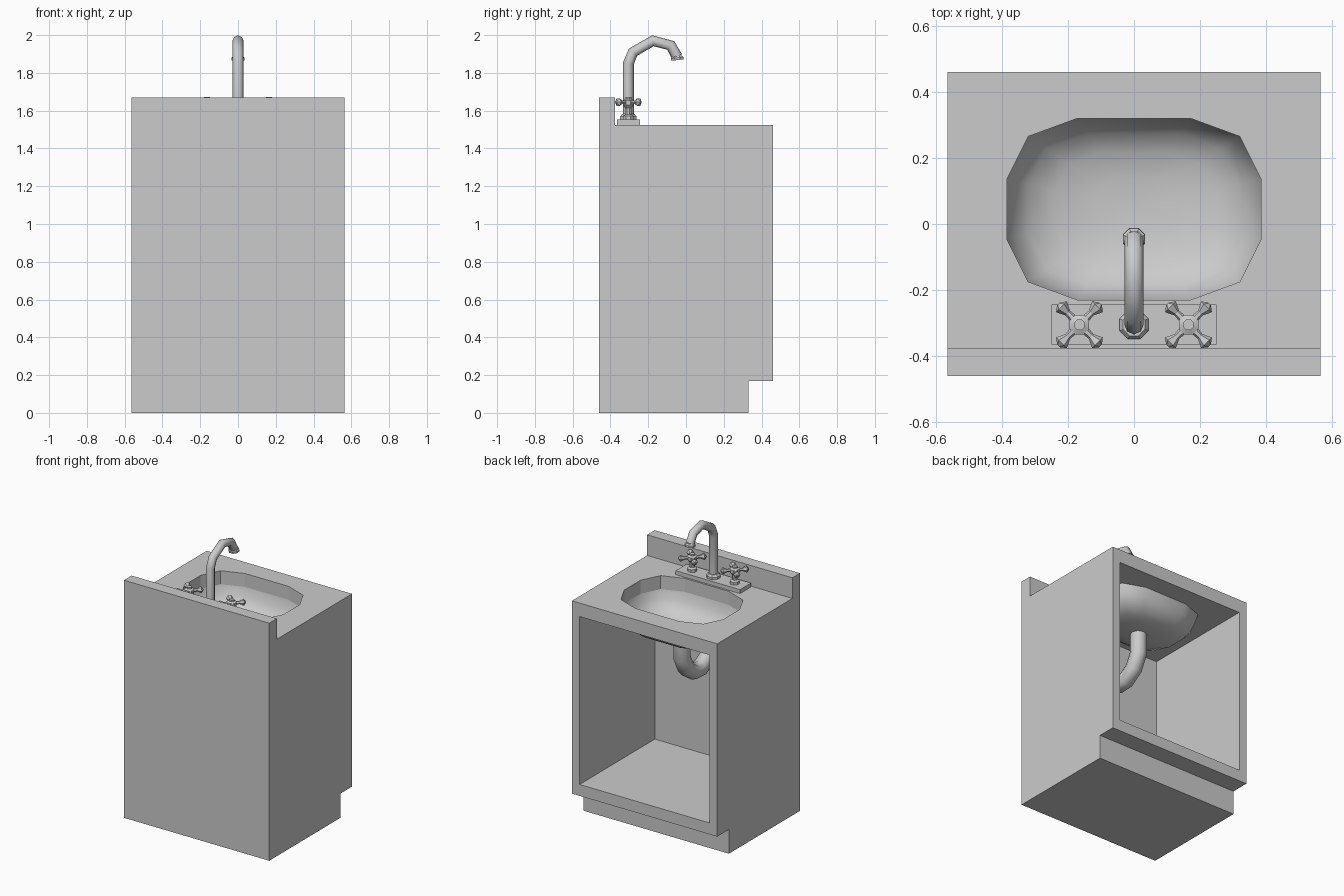
import bpy, bmesh, math
from mathutils import Matrix, Vector

if "Cube" in bpy.data.objects:
    bpy.data.objects.remove(bpy.data.objects["Cube"], do_unlink=True)

grey = bpy.data.materials.new("plain_grey")
grey.use_nodes = True
COLOUR = (0.6, 0.6, 0.6, 1)
grey.diffuse_color = COLOUR
grey.node_tree.nodes["Principled BSDF"].inputs["Base Color"].default_value = COLOUR

COUNTER, CEILING, BASIN_Y, TAP_Y = 1.525, 1.43, 0.045, -0.305


def finish(name, bm, smooth=None):
    """Turn a bmesh into a named grey object, smooth below the given angle."""
    bmesh.ops.recalc_face_normals(bm, faces=bm.faces)
    mesh = bpy.data.meshes.new(name)
    bm.to_mesh(mesh)
    bm.free()
    mesh.materials.append(grey)
    obj = bpy.data.objects.new(name, mesh)
    bpy.context.collection.objects.link(obj)
    if smooth:
        smooth_object(obj, smooth)
    return obj


def smooth_object(obj, degrees):
    bpy.ops.object.select_all(action='DESELECT')
    obj.select_set(True)
    bpy.context.view_layer.objects.active = obj
    bpy.ops.object.shade_smooth_by_angle(angle=math.radians(degrees))


def prism(name, points, direction):
    """Extrude a closed outline of 3D points along a direction."""
    bm = bmesh.new()
    face = bm.faces.new([bm.verts.new(p) for p in points])
    grown = bmesh.ops.extrude_face_region(bm, geom=[face])
    verts = [v for v in grown["geom"] if isinstance(v, bmesh.types.BMVert)]
    bmesh.ops.translate(bm, verts=verts, vec=direction)
    # Keep both caps so the solid stays closed
    if not face.is_valid:
        bmesh.ops.holes_fill(bm, edges=bm.edges)
    return finish(name, bm)


def box(name, x, y, z):
    outline = [(x[0], y[0], z[0]), (x[1], y[0], z[0]), (x[1], y[1], z[0]), (x[0], y[1], z[0])]
    return prism(name, outline, (0, 0, z[1] - z[0]))


def lathe(name, profile, matrix, sides=8, smooth=40):
    """Revolve (radius, height) pairs about the local z axis, with end caps."""
    bm = bmesh.new()
    rings = []
    for radius, height in profile:
        angles = [2 * math.pi * (i + 0.5) / sides for i in range(sides)]
        rings.append([bm.verts.new(matrix @ Vector((radius * math.cos(a), radius * math.sin(a), height)))
                      for a in angles])
    for low, high in zip(rings, rings[1:]):
        for i in range(sides):
            j = (i + 1) % sides
            bm.faces.new((low[i], low[j], high[j], high[i]))
    bm.faces.new(rings[0])
    bm.faces.new(rings[-1])
    return finish(name, bm, smooth)


def tube(name, path, radius):
    """Eight-sided pipe along (y, z) points in the centre plane."""
    curve = bpy.data.curves.new(name, 'CURVE')
    curve.dimensions = '3D'
    curve.bevel_depth = radius
    curve.bevel_resolution = 2
    curve.use_fill_caps = True
    spline = curve.splines.new('POLY')
    spline.points.add(len(path) - 1)
    for point, (y, z) in zip(spline.points, path):
        point.co = (0, y, z, 1)
    curve.materials.append(grey)
    obj = bpy.data.objects.new(name, curve)
    bpy.context.collection.objects.link(obj)
    bpy.ops.object.select_all(action='DESELECT')
    obj.select_set(True)
    bpy.context.view_layer.objects.active = obj
    bpy.ops.object.convert(target='MESH')
    smooth_object(bpy.context.view_layer.objects.active, 60)


# Basin outline: a quarter mirrored into twelve corners
quarter = [(0.385, 0.09), (0.32, 0.22), (0.17, 0.275)]
half = quarter + [(-x, y) for x, y in reversed(quarter)]
basin_outline = half + [(-x, -y) for x, y in half]


def basin_ring(scale, z):
    return [(x * scale, BASIN_Y + y * scale, z) for x, y in basin_outline]


# Cabinet: side profile with backsplash and toe kick, hollowed out
side = [(-0.46, 0), (0.33, 0), (0.33, 0.17), (0.46, 0.17), (0.46, COUNTER),
        (-0.375, COUNTER), (-0.375, 1.67), (-0.46, 1.67)]
cabinet = prism("cabinet", [(-0.565, y, z) for y, z in side], (1.13, 0, 0))
cutters = [box("interior_cutter", (-0.505, 0.505), (-0.375, 0.6), (0.25, CEILING)),
           prism("basin_cutter", basin_ring(1, CEILING - 0.1), (0, 0, 0.4))]
for cutter in cutters:
    cutter.hide_render = True
    cut = cabinet.modifiers.new("cut", 'BOOLEAN')
    cut.operation = 'DIFFERENCE'
    cut.solver = 'EXACT'
    cut.object = cutter
graph = bpy.context.evaluated_depsgraph_get()
carved = bpy.data.meshes.new_from_object(cabinet.evaluated_get(graph))
cabinet.modifiers.clear()
cabinet.data = carved
for cutter in cutters:
    bpy.data.objects.remove(cutter, do_unlink=True)

# Basin bowl hanging below the counter
bm = bmesh.new()
levels = [(1, CEILING), (0.95, 1.37), (0.83, 1.315), (0.62, 1.28), (0.32, 1.263)]
rings = [[bm.verts.new(p) for p in basin_ring(s, z)] for s, z in levels]
for upper, lower in zip(rings, rings[1:]):
    for i in range(len(upper)):
        j = (i + 1) % len(upper)
        bm.faces.new((upper[i], upper[j], lower[j], lower[i]))
bottom = bm.verts.new((0, BASIN_Y, 1.26))
for i, v in enumerate(rings[-1]):
    bm.faces.new((v, rings[-1][(i + 1) % len(rings[-1])], bottom))
bowl = finish("basin_bowl", bm, 80)
if bowl.data.polygons[-1].normal.z < 0:
    bowl.data.flip_normals()

# Drain trap running to the back wall
tube("drain_trap", [(BASIN_Y, 1.258), (BASIN_Y, 1.12), (0, 1.03), (-0.08, 0.975),
                    (-0.16, 0.97), (-0.25, 1.02), (-0.31, 1.1), (-0.38, 1.13)], 0.056)

# Tap plate, spout collar, spout and nozzle
box("tap_plate", (-0.25, 0.25), (-0.365, -0.243), (COUNTER, 1.553))
lathe("spout_collar", [(0.047, 1.55), (0.047, 1.568), (0.036, 1.582)],
      Matrix.Translation((0, TAP_Y, 0)), smooth=20)
tube("spout", [(TAP_Y, 1.56), (TAP_Y, 1.85), (-0.28, 1.91), (-0.175, 1.97),
               (-0.08, 1.945), (-0.047, 1.885)], 0.029)
lathe("spout_nozzle", [(0.028, 0.022), (0.036, 0.012), (0.036, 0)],
      Matrix.Translation((0, -0.045, 1.868)) @ Matrix.Rotation(0.12, 4, 'X'), smooth=20)

# Cross handles
arm_profile = [(0.014, 0.01), (0.01, 0.05), (0.023, 0.077), (0.006, 0.09)]
stem_profile = [(0.032, 1.55), (0.032, 1.572), (0.018, 1.58), (0.018, 1.615),
                (0.032, 1.63), (0.032, 1.655), (0.017, 1.662), (0.017, 1.673)]
for label, x in (("left", 0.165), ("right", -0.165)):
    lathe(label + "_handle_stem", stem_profile, Matrix.Translation((x, TAP_Y, 0)), smooth=20)
    for k in range(4):
        turn = Matrix.Rotation(math.pi * (0.25 + k / 2), 4, 'Z') @ Matrix.Rotation(math.pi / 2, 4, 'Y')
        lathe(f"{label}_handle_arm_{k + 1}", arm_profile,
              Matrix.Translation((x, TAP_Y, 1.645)) @ turn, sides=6, smooth=20)
